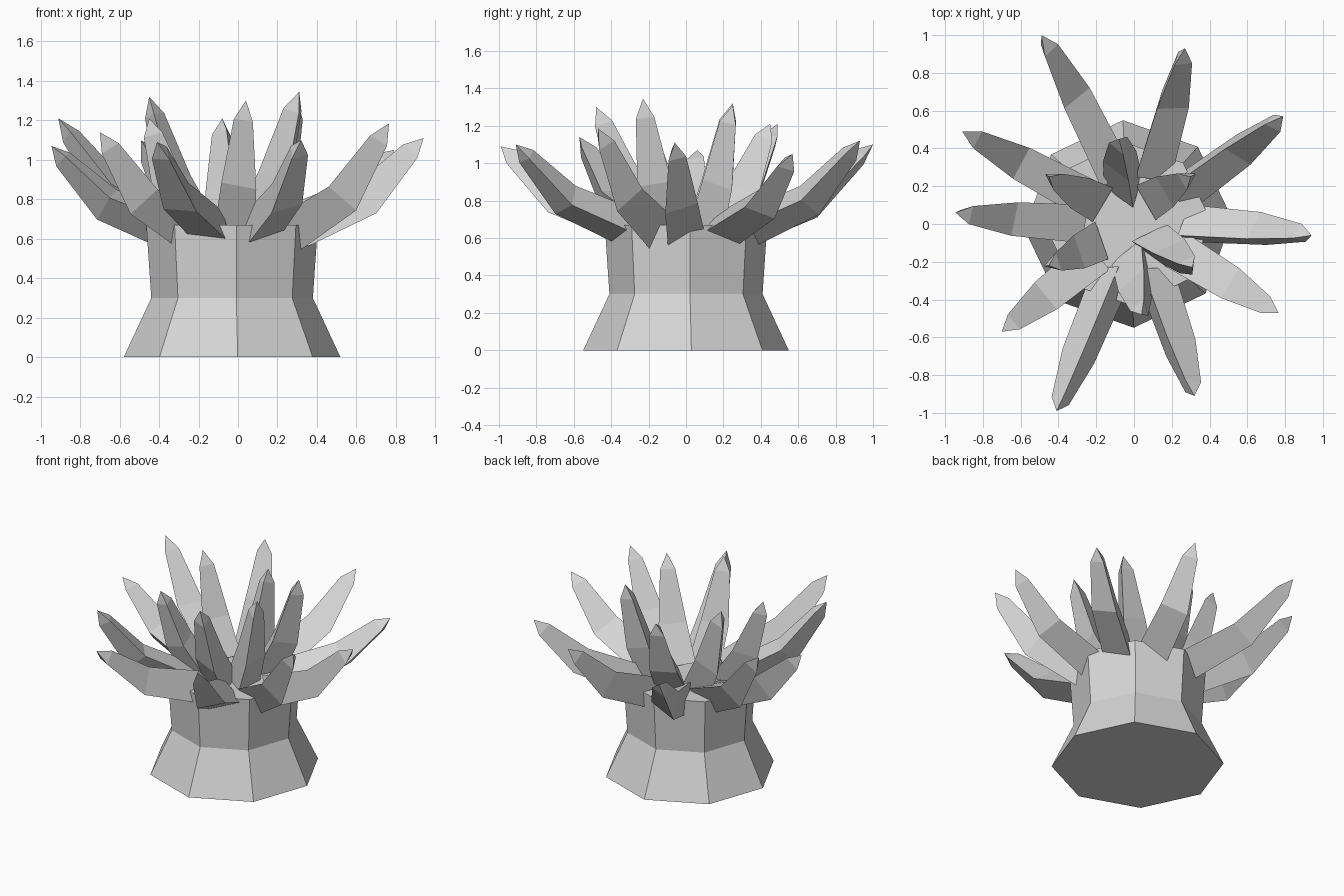
import bpy, bmesh, math
from mathutils import Vector

if "Cube" in bpy.data.objects:
    bpy.data.objects.remove(bpy.data.objects["Cube"])

grey = bpy.data.materials.new("pale_grey")
grey.diffuse_color = (0.67, 0.67, 0.67, 1)
grey.use_nodes = True
grey.node_tree.nodes["Principled BSDF"].inputs["Base Color"].default_value = grey.diffuse_color


def loft(name, rings, tip=None):
    """Skin equal-sized rings of points, closing with a flat cap or a tip."""
    bm = bmesh.new()
    vs = [[bm.verts.new(p) for p in ring] for ring in rings]
    n = len(vs[0])
    for a, b in zip(vs, vs[1:]):
        for i in range(n):
            j = (i + 1) % n
            bm.faces.new((a[i], a[j], b[j], b[i]))
    bm.faces.new(vs[0][::-1])
    if tip is None:
        bm.faces.new(vs[-1])
    else:
        t = bm.verts.new(tip)
        for i in range(n):
            bm.faces.new((vs[-1][i], vs[-1][(i + 1) % n], t))
    bmesh.ops.recalc_face_normals(bm, faces=bm.faces[:])
    me = bpy.data.meshes.new(name)
    bm.to_mesh(me)
    bm.free()
    me.materials.append(grey)
    ob = bpy.data.objects.new(name, me)
    bpy.context.collection.objects.link(ob)


def ring(center, axis, r, roll):
    """Triangular ring across an axis; roll 0 puts a corner on top."""
    axis = axis.normalized()
    side = axis.cross(Vector((0, 0, 1))).normalized()
    up = side.cross(axis)
    out = []
    for k in range(3):
        a = math.radians(120 * k + roll)
        out.append(center + side * (r * math.sin(a)) + up * (r * math.cos(a)))
    return out


def tentacle(name, base, tip, roll, bend, lift):
    base, tip = Vector(base), Vector(tip)
    mid = base.lerp(tip, bend)
    mid.z = base.z + (tip.z - base.z) * lift
    neck = mid.lerp(tip, 0.78)
    d1, d2 = (mid - base).normalized(), (tip - mid).normalized()
    loft(name, [ring(base, d1, 0.122, roll),
                ring(mid, d1 + d2, 0.107, roll),
                ring(neck, d2, 0.058, roll)], tip)


# Eight-sided flared stump
stump = []
for r, z in ((0.55, 0), (0.41, 0.30), (0.435, 0.67)):
    stump.append([(-0.03 + r * math.cos(math.radians(3 + 45 * i)),
                   r * math.sin(math.radians(3 + 45 * i)), z) for i in range(8)])
loft("stump", stump)

# Outer tentacles: tip x, y, z, roll
outer = [(-0.49, 1.00, 1.10, -35), (0.27, 0.93, 1.12, -30),
         (0.79, 0.57, 1.05, -22), (0.94, -0.06, 1.11, 22),
         (0.765, -0.47, 1.185, 60), (0.32, -0.91, 1.10, 18),
         (-0.41, -0.99, 1.09, -5), (-0.70, -0.57, 1.14, 60),
         (-0.945, 0.06, 1.07, 45), (-0.91, 0.49, 1.21, 60)]
for i, (x, y, z, roll) in enumerate(outer):
    k = 0.28 / math.hypot(x, y)
    tentacle(f"outer_tentacle_{i + 1}", (x * k, y * k, 0.63), (x, y, z), roll, 0.57, 0.35)

# Inner tentacles: base x, y, then tip x, y, z, roll
inner = [(-0.04, 0.18, -0.08, 0.45, 1.21, 10), (0.11, 0.14, 0.30, 0.25, 1.31, 60),
         (0.10, -0.10, 0.31, -0.23, 1.345, 25), (0.00, -0.18, 0.04, -0.48, 1.30, -24),
         (-0.22, -0.10, -0.45, -0.22, 1.21, 50), (-0.21, 0.13, -0.45, 0.25, 1.32, 55)]
for i, (bx, by, x, y, z, roll) in enumerate(inner):
    tentacle(f"inner_tentacle_{i + 1}", (bx, by, 0.66), (x, y, z), roll, 0.5, 0.36)
